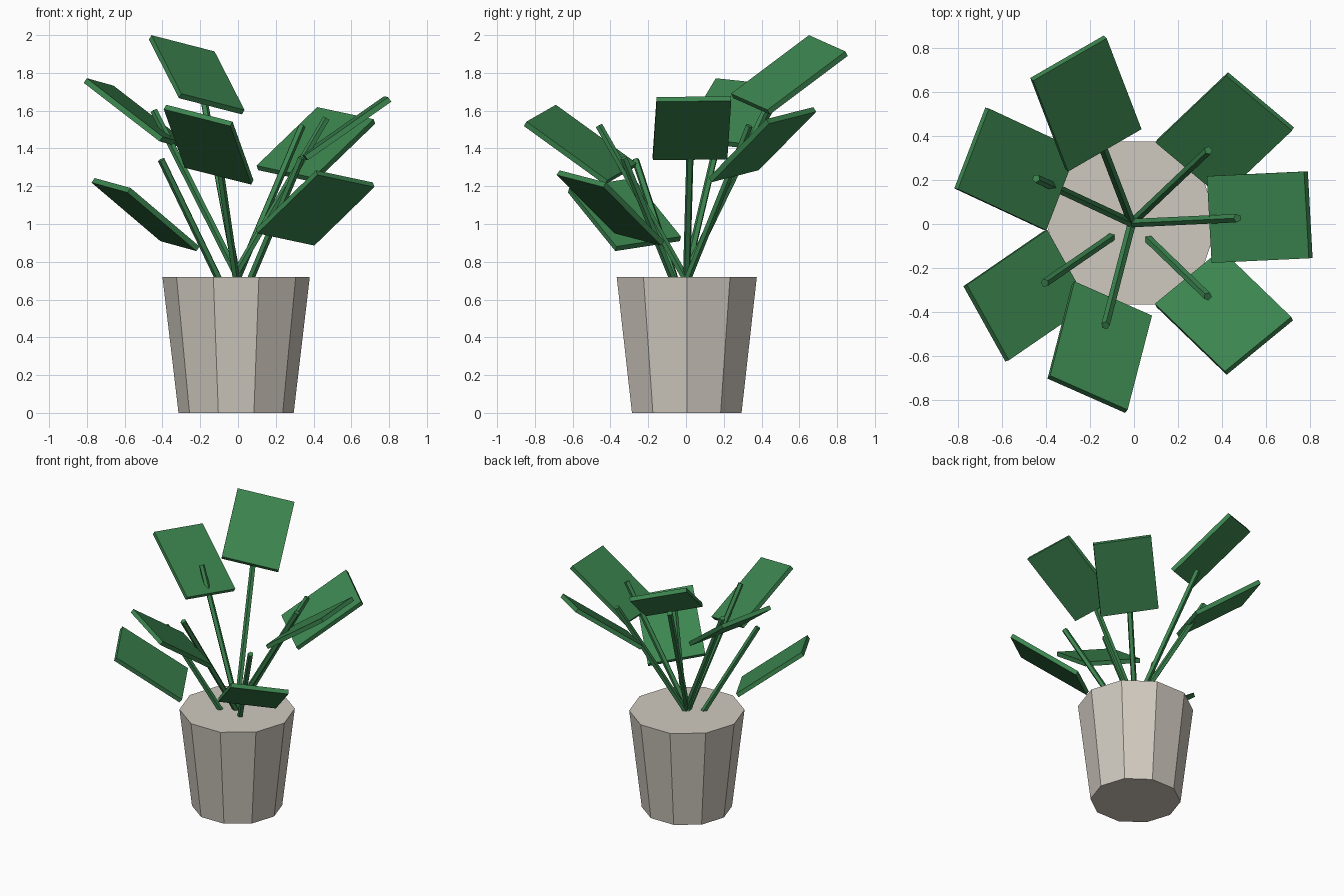
import bpy, bmesh, math
from mathutils import Matrix, Vector

if "Cube" in bpy.data.objects:
    bpy.data.objects.remove(bpy.data.objects["Cube"])

ORIGIN = Vector((-0.01, 0.004, 0))


def material(name, rgb):
    m = bpy.data.materials.new(name)
    m.diffuse_color = (*rgb, 1)
    m.use_nodes = True
    m.node_tree.nodes["Principled BSDF"].inputs["Base Color"].default_value = m.diffuse_color
    return m


CLAY = material("pale_clay", (0.63, 0.585, 0.52))
GREEN = material("leaf_green", (0.045, 0.235, 0.078))


def add_object(name, bm, mat, matrix):
    mesh = bpy.data.meshes.new(name)
    bm.to_mesh(mesh)
    bm.free()
    mesh.materials.append(mat)
    ob = bpy.data.objects.new(name, mesh)
    ob.matrix_world = matrix
    bpy.context.collection.objects.link(ob)


def cone(name, start, end, r1, r2, sides, mat, turn=0):
    axis = end - start
    bm = bmesh.new()
    bmesh.ops.create_cone(bm, cap_ends=True, segments=sides,
                          radius1=r1, radius2=r2, depth=axis.length)
    rot = axis.to_track_quat('Z', 'Y').to_matrix().to_4x4()
    add_object(name, bm, mat, Matrix.Translation((start + end) / 2)
               @ rot @ Matrix.Rotation(turn, 4, 'Z'))


def leaf(name, azimuth, height):
    # thin slab: pitched up outwards, rolled more towards front and back
    pitch, roll = math.radians(35), math.radians(16.5) * math.sin(azimuth)
    bm = bmesh.new()
    bmesh.ops.create_cube(bm, size=1)
    bmesh.ops.scale(bm, vec=(0.54, 0.395, 0.03), verts=bm.verts)
    place = Matrix.Translation(ORIGIN + Vector((0, 0, height)))
    add_object(name, bm, GREEN, place @ Matrix.Rotation(azimuth, 4, 'Z')
               @ Matrix.Translation((0.582, 0, 0))
               @ Matrix.Rotation(-pitch, 4, 'Y') @ Matrix.Rotation(roll, 4, 'X'))


# Tapered ten-sided pot, one vertex pointing to +x
cone("pot", ORIGIN, ORIGIN + Vector((0, 0, 0.72)), 0.305, 0.39, 10, CLAY,
     math.radians(90))

# Leaves and stems: azimuth in degrees, leaf centre height, stem tip height
PLANT = [(2.7, 1.507, 1.56), (43.5, 1.42, 1.52), (111, 1.79, 1.66),
         (155, 1.585, 1.60), (214.5, 1.05, 1.34), (255.5, 1.42, 1.52),
         (316, 1.085, 1.35)]
for i, (deg, leaf_z, tip_z) in enumerate(PLANT, 1):
    a = math.radians(deg)
    leaf(f"leaf_{i}", a, leaf_z)
    base = ORIGIN + Vector((0, 0, min(0.74, tip_z - 0.82)))
    tip = ORIGIN + Vector((0.48 * math.cos(a), 0.48 * math.sin(a), tip_z))
    cone(f"stem_{i}", base, tip, 0.02, 0.02, 5, GREEN)
